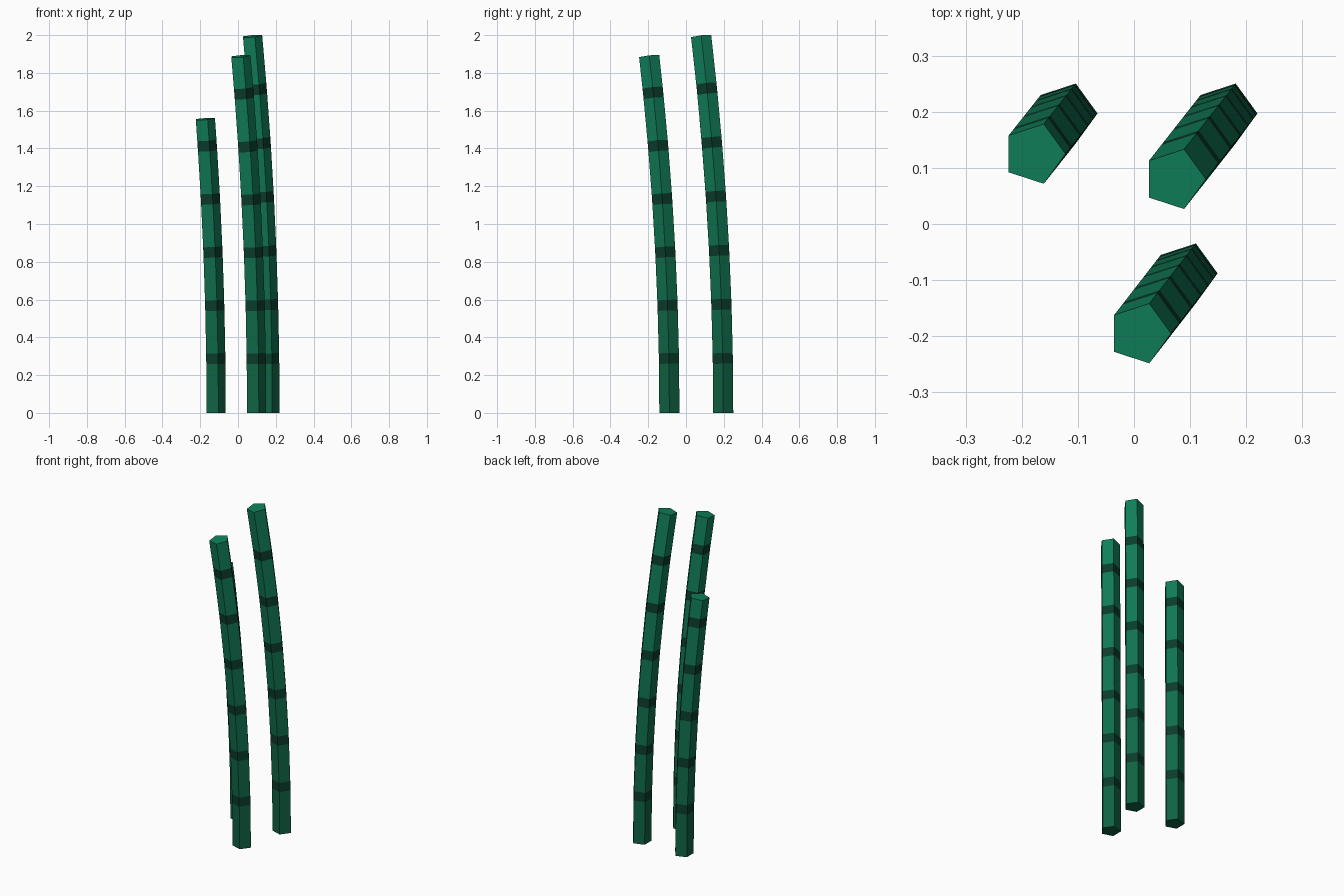
import bpy, bmesh, math
from mathutils import Vector

if "Cube" in bpy.data.objects:
    bpy.data.objects.remove(bpy.data.objects["Cube"])

RADIUS, SIDES, BANDS_HALF = 0.056, 5, 0.028


def material(name, rgb):
    m = bpy.data.materials.new(name)
    m.diffuse_color = (*rgb, 1)
    m.use_nodes = True
    m.node_tree.nodes["Principled BSDF"].inputs["Base Color"].default_value = m.diffuse_color
    return m


# Greens brighten gently from root to tip; node bands are dark
greens = [material(f"stalk_green_{i}", (0.005, 0.125 + 0.015 * i, 0.056 + 0.008 * i))
          for i in range(7)]
dark = material("node_dark", (0.003, 0.045, 0.024))


def stalk(name, base, tip, height, spacing, nodes):
    """Pentagonal stalk that bows quadratically from base to tip, with dark node bands."""
    lean = Vector((tip[0] - base[0], tip[1] - base[1]))
    levels = [0.0]
    for k in range(1, nodes + 1):
        z = 0.288 + spacing * (k - 1)
        levels += [z - BANDS_HALF, z + BANDS_HALF]
    levels.append(height)

    mesh = bpy.data.meshes.new(name)
    for m in greens + [dark]:
        mesh.materials.append(m)
    bm = bmesh.new()
    rings = []
    for z in levels:
        t = z / height
        centre = Vector(base) + lean * t * t
        slope = lean * (2 * t / height)
        ring = []
        for i in range(SIDES):
            a = math.tau * i / SIDES
            off = Vector((math.cos(a), math.sin(a))) * RADIUS
            p = centre + off
            # rings tilt to stay square to the curve
            ring.append(bm.verts.new((p.x, p.y, z - slope.dot(off))))
        rings.append(ring)
    for j, (lo, hi) in enumerate(zip(rings, rings[1:])):
        for i in range(SIDES):
            n = (i + 1) % SIDES
            f = bm.faces.new((lo[i], lo[n], hi[n], hi[i]))
            f.material_index = len(greens) if j % 2 else j // 2
    bm.faces.new(rings[0][::-1]).material_index = 0
    bm.faces.new(rings[-1]).material_index = len(greens) - 1
    bm.to_mesh(mesh)
    bm.free()
    bpy.context.collection.objects.link(bpy.data.objects.new(name, mesh))


stalk("tall_stalk", (0.164, 0.197), (0.072, 0.080), 1.994, 0.2854, 6)
stalk("middle_stalk", (0.093, -0.088), (0.010, -0.195), 1.888, 0.281, 6)
stalk("short_stalk", (-0.121, 0.197), (-0.178, 0.125), 1.556, 0.282, 5)
